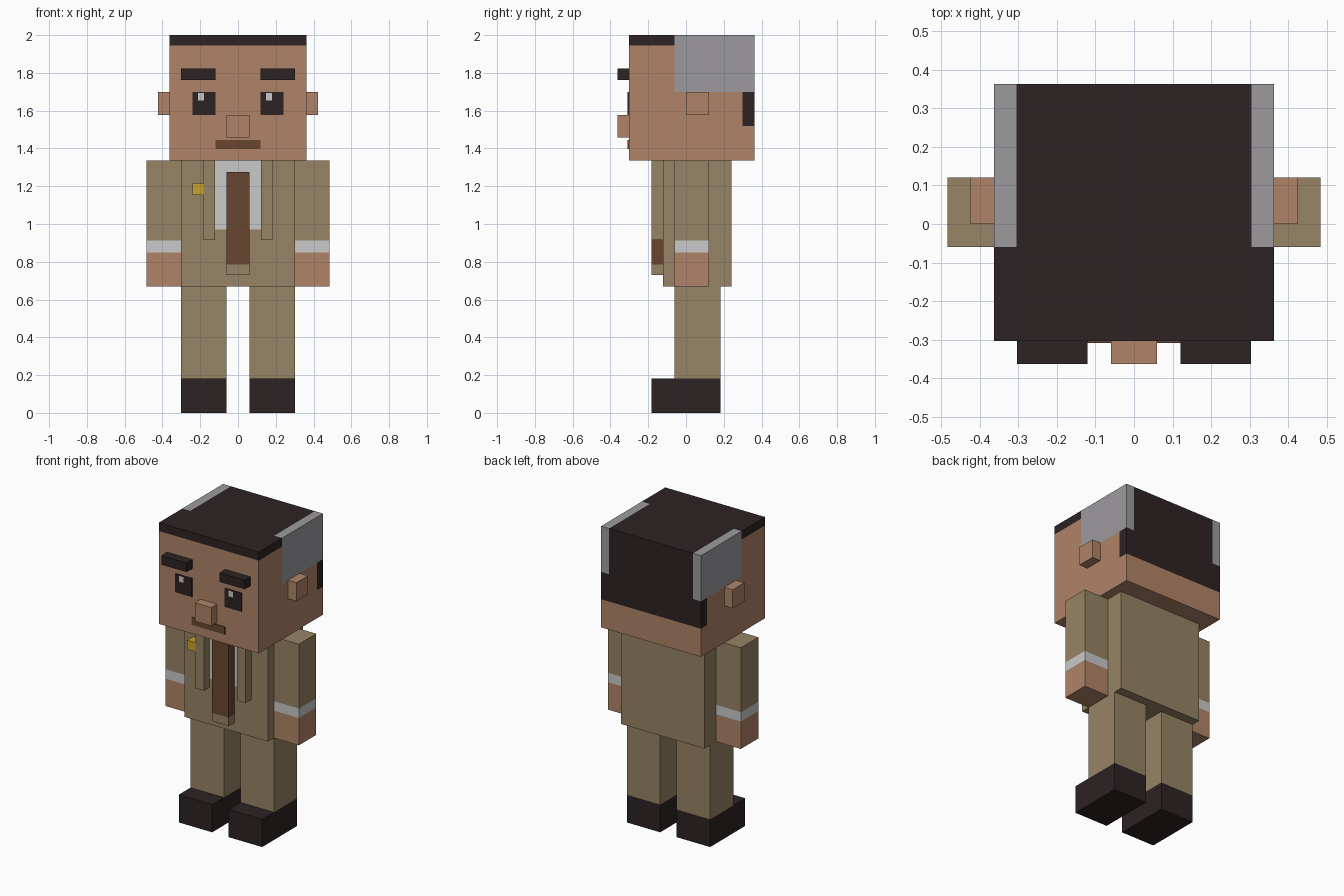
import bpy
import bmesh
from mathutils import Vector

default = bpy.data.objects.get("Cube")
if default:
    bpy.data.objects.remove(default, do_unlink=True)


def srgb(hex_code):
    parts = [int(hex_code[i:i + 2], 16) / 255 for i in (0, 2, 4)]
    return [c / 12.92 if c <= 0.04045 else ((c + 0.055) / 1.055) ** 2.4 for c in parts] + [1.0]


def material(name, hex_code):
    mat = bpy.data.materials.new(name)
    mat.use_nodes = True
    mat.diffuse_color = srgb(hex_code)
    mat.node_tree.nodes["Principled BSDF"].inputs["Base Color"].default_value = srgb(hex_code)
    return mat


SKIN = material("skin", "B08468")
SUIT = material("tan suit", "978465")
DARK = material("dark brown black", "2D2223")
GREY = material("grey hair", "9C9A9E")
WHITE = material("white", "CACACA")
BROWN = material("tie brown", "69462E")
GOLD = material("gold", "C9A22B")


def box(name, x, y, z, mats, rule=None, cuts=()):
    """Box from axis ranges; cuts are (axis, position) and rule picks a material per face."""
    mats = mats if isinstance(mats, (list, tuple)) else [mats]
    bm = bmesh.new()
    bmesh.ops.create_cube(bm, size=1)
    for v in bm.verts:
        v.co = Vector([min(r) + (c + 0.5) * (max(r) - min(r)) for r, c in zip((x, y, z), v.co)])
    for axis, pos in cuts:
        normal = Vector((0, 0, 0))
        normal[axis] = 1
        bmesh.ops.bisect_plane(bm, geom=bm.verts[:] + bm.edges[:] + bm.faces[:],
                               plane_co=normal * pos, plane_no=normal, dist=1e-5)
    bm.normal_update()
    if rule:
        for f in bm.faces:
            f.material_index = mats.index(rule(f.calc_center_median(), f.normal))
    mesh = bpy.data.meshes.new(name)
    bm.to_mesh(mesh)
    bm.free()
    for m in mats:
        mesh.materials.append(m)
    obj = bpy.data.objects.new(name, mesh)
    bpy.context.collection.objects.link(obj)
    return obj


X, Y, Z = 0, 1, 2


# Head with painted hair and grey temples
def head_rule(c, n):
    temple = c.y > -0.06 and abs(c.x) > 0.305 and c.z > 1.7
    if n.z < -0.5:
        return SKIN
    if n.y < -0.5:
        return DARK if c.z > 1.945 else SKIN
    if temple:
        return GREY
    if n.z > 0.5 or c.z > 1.945:
        return DARK
    return DARK if c.y > 0.3 and c.z > 1.52 else SKIN


box("head", (-0.363, 0.363), (-0.303, 0.363), (1.335, 2), [SKIN, DARK, GREY], head_rule,
    [(X, -0.305), (X, 0.305), (Y, -0.06), (Y, 0.3), (Z, 1.52), (Z, 1.7), (Z, 1.945)])

# Face
box("nose", (-0.06, 0.06), (-0.363, -0.303), (1.457, 1.578), SKIN)
box("mouth", (-0.12, 0.12), (-0.309, -0.303), (1.396, 1.445), BROWN)
for cx, side in ((-0.18, "right"), (0.18, "left")):
    glint = cx - 0.015

    def eye_rule(c, n, g=glint):
        lit = n.y < -0.5 and abs(c.x - g) < 0.016 and 1.655 < c.z < 1.693
        return WHITE if lit else DARK

    box(side + "_eye", (cx - 0.06, cx + 0.06), (-0.309, -0.303), (1.578, 1.7), [DARK, WHITE],
        eye_rule, [(X, glint - 0.016), (X, glint + 0.016), (Z, 1.655), (Z, 1.693)])

# Jacket with shirt front, tie and badge
box("torso", (-0.303, 0.303), (-0.121, 0.242), (0.67, 1.335), [SUIT, WHITE],
    lambda c, n: WHITE if n.y < -0.5 and abs(c.x) < 0.121 and c.z > 0.97 else SUIT,
    [(X, -0.121), (X, 0.121), (Z, 0.97)])
box("tie", (-0.06, 0.06), (-0.182, -0.121), (0.73, 1.275), [BROWN, SUIT],
    lambda c, n: BROWN if c.z > 0.785 else SUIT, [(Z, 0.785)])
box("badge", (-0.242, -0.182), (-0.182, -0.121), (1.153, 1.214), GOLD)


def arm_rule(c, n):
    return SUIT if c.z > 0.912 else WHITE if c.z > 0.85 else SKIN


# Paired parts
for s, side in ((-1, "right"), (1, "left")):
    box(side + "_eyebrow", (s * 0.12, s * 0.303), (-0.363, -0.303), (1.763, 1.823), DARK)
    box(side + "_ear", (s * 0.363, s * 0.424), (0, 0.121), (1.578, 1.7), SKIN)
    box(side + "_lapel", (s * 0.121, s * 0.182), (-0.182, -0.121), (0.914, 1.335), SUIT)
    box(side + "_arm", (s * 0.303, s * 0.484), (-0.06, 0.121), (0.67, 1.335),
        [SUIT, WHITE, SKIN], arm_rule, [(Z, 0.85), (Z, 0.912)])
    box(side + "_leg", (s * 0.06, s * 0.303), (-0.06, 0.182), (0.182, 0.67), SUIT)
    box(side + "_shoe", (s * 0.06, s * 0.303), (-0.182, 0.182), (0, 0.182), DARK)
